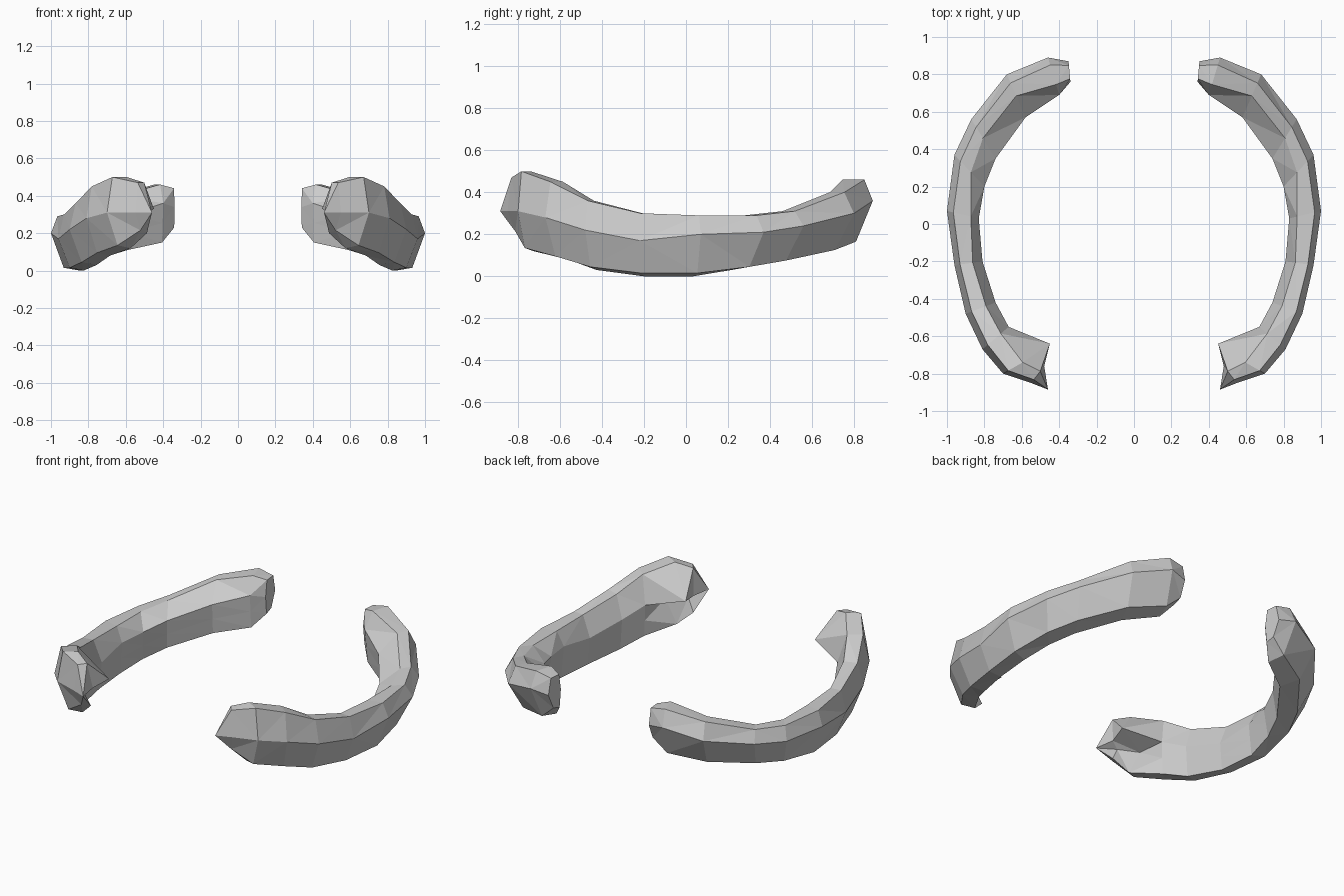
import bpy
import bmesh
from mathutils import Vector

cube = bpy.data.objects.get("Cube")
if cube:
    bpy.data.objects.remove(cube, do_unlink=True)

# One plain grey for both arms
grey = bpy.data.materials.new("plain grey")
grey.use_nodes = True
colour = (0.6, 0.6, 0.6, 1.0)
grey.diffuse_color = colour
grey.node_tree.nodes["Principled BSDF"].inputs["Base Color"].default_value = colour

# Cross-sections from the back end to the front end: outer (x, y), inner (x, y),
# heights of bottom, middle and top, and how far across the inner ridge lies
SECTIONS = [
    ((.35, .87), (.34, .76), (.23, .34, .44), .85),
    ((.46, .89), (.40, .69), (.15, .36, .46), .72),
    ((.68, .80), (.58, .57), (.11, .30, .40), .5),
    ((.87, .56), (.74, .35), (.06, .24, .31), .48),
    ((.96, .37), (.80, .20), (.03, .21, .29), .55),
    ((1.0, .07), (.83, .03), (.00, .20, .29), .75),
    ((.96, -.22), (.81, -.20), (.00, .17, .30), .65),
    ((.90, -.48), (.74, -.42), (.03, .22, .36), .68),
    ((.81, -.67), (.67, -.55), (.08, .28, .45), .7),
    ((.70, -.80), (.56, -.72), (.12, .31, .50), .75),
    ((.55, -.85), (.48, -.76), (.20, .31, .47), .7),
]
SPUR = Vector((.45, -.64, .33))
HOLLOW = Vector((.64, -.71, .27))
NOTCH = Vector((.53, -.78, .28))
TIP = Vector((.46, -.885, .31))


def ring_points(outer, inner, heights, ridge):
    """Seven-sided section: outer side, two top ridges, inner side, two bottom edges."""
    low, mid, high = heights
    outer, inner = Vector(outer), Vector(inner)
    shape = [(0, mid), (.2, high), (ridge, high), (1, mid),
             (.95, (low + mid) / 2), (.9, low), (.4, low + .015)]
    return [Vector((*outer.lerp(inner, t), z)) for t, z in shape]


def build_arm(name, side):
    bm = bmesh.new()

    def vert(p):
        return bm.verts.new((p.x * side, p.y, p.z))

    rings = [ring_points(*section) for section in SECTIONS]
    # Inward spur near the front end, with a hollow under it
    rings[-2][3] = SPUR
    rings[-2][4] = HOLLOW
    rings[-1][4] = NOTCH
    rings = [[vert(p) for p in ring] for ring in rings]

    # Skin between neighbouring sections
    for a, b in zip(rings, rings[1:]):
        for i in range(len(a)):
            j = (i + 1) % len(a)
            bm.faces.new((a[i], a[j], b[j], b[i]))

    # Flat back end and pointed front end
    bm.faces.new(rings[0])
    tip = vert(TIP)
    front = rings[-1]
    for i in range(len(front)):
        bm.faces.new((front[i], front[(i + 1) % len(front)], tip))

    bmesh.ops.triangulate(bm, faces=bm.faces[:])
    bmesh.ops.recalc_face_normals(bm, faces=bm.faces[:])
    mesh = bpy.data.meshes.new(name)
    bm.to_mesh(mesh)
    bm.free()
    mesh.materials.append(grey)
    bpy.context.collection.objects.link(bpy.data.objects.new(name, mesh))


build_arm("left_arm", 1)
build_arm("right_arm", -1)
